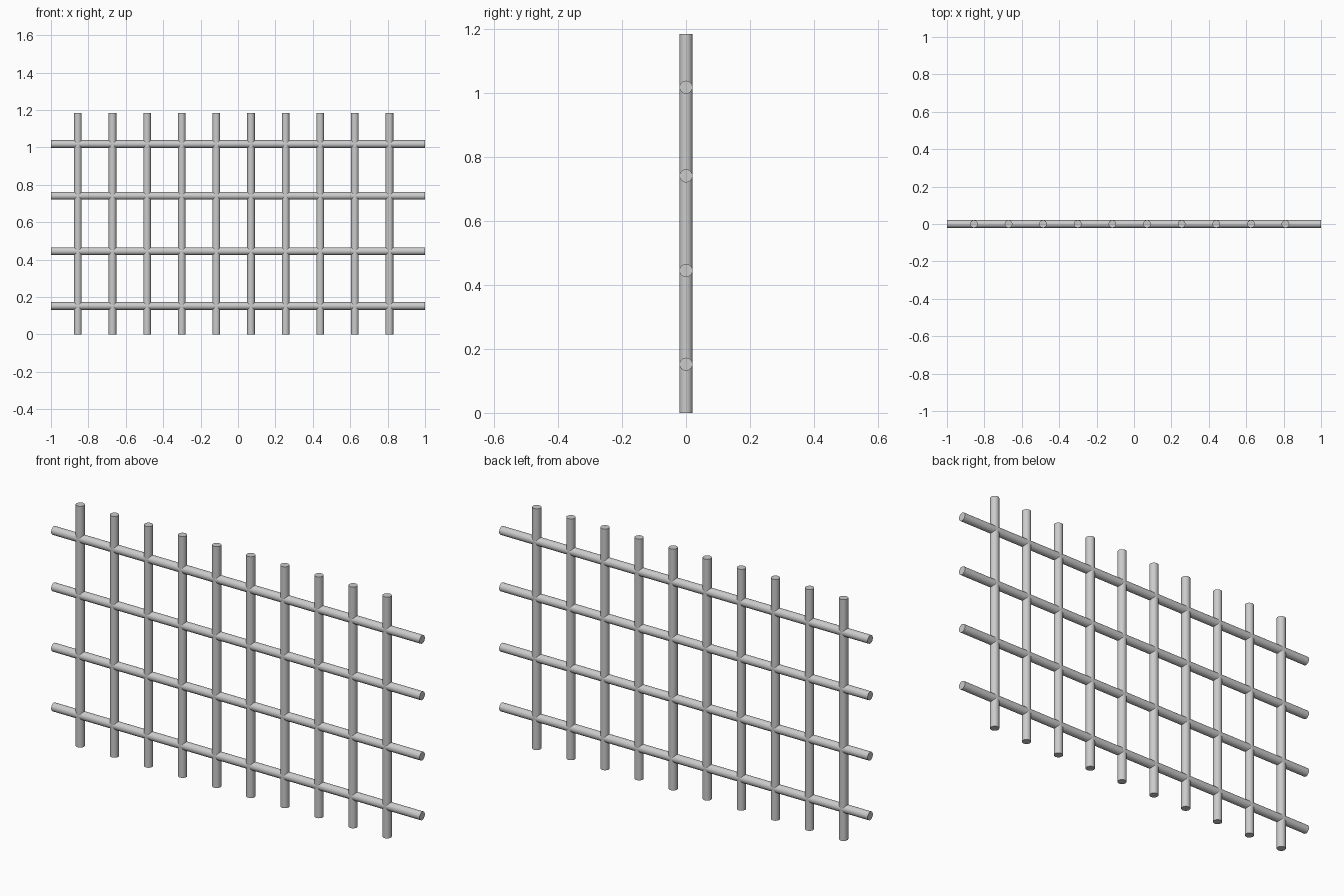
import bpy
from math import radians, pi

if "Cube" in bpy.data.objects:
    bpy.data.objects.remove(bpy.data.objects["Cube"])

RADIUS = 0.0205
WIDTH = 2.0
HEIGHT = 1.184


def bar(name, length, location, rotation=(0, 0, 0)):
    bpy.ops.mesh.primitive_cylinder_add(vertices=32, radius=RADIUS, depth=length,
                                        location=location, rotation=rotation)
    obj = bpy.context.object
    obj.name = name
    bpy.ops.object.shade_smooth_by_angle(angle=radians(30))


# Evenly spaced upright bars
for i in range(10):
    bar(f"upright_bar_{i + 1}", HEIGHT, (-0.856 + 0.1851 * i, 0, HEIGHT / 2))

# Full-width horizontal rails
for i, z in enumerate((0.152, 0.445, 0.741, 1.018)):
    bar(f"horizontal_rail_{i + 1}", WIDTH, (0, 0, z), (0, pi / 2, 0))
